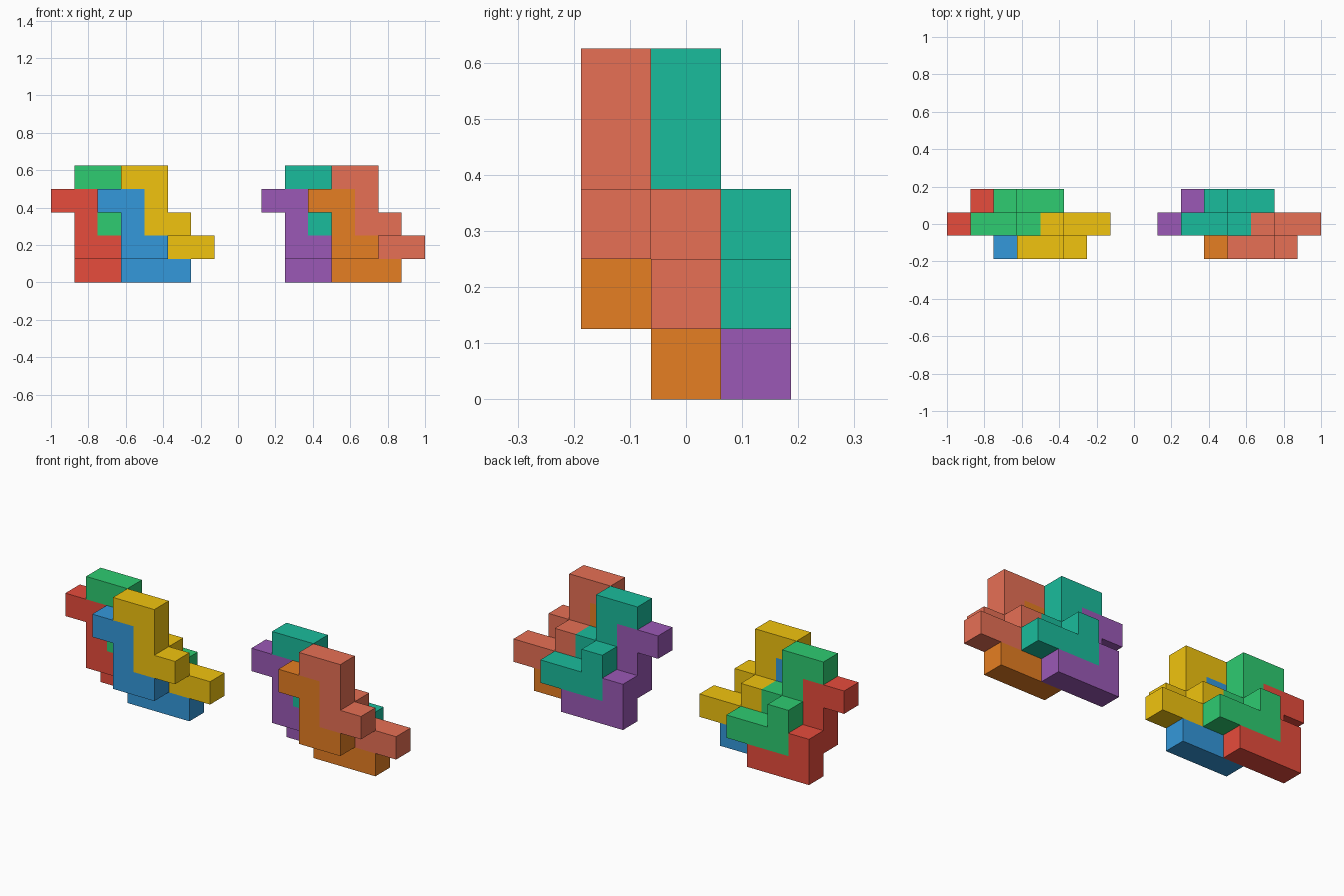
import bpy, bmesh
from mathutils import Color, Vector

if "Cube" in bpy.data.objects:
    bpy.data.objects.remove(bpy.data.objects["Cube"])

U = 0.125  # edge of one unit cube

# One puzzle piece as (x, y, z) cells: a Z shape in front, an L shape behind
Z_CELLS = [(0, 0, 3), (1, 0, 3), (1, 0, 2), (1, 0, 1), (2, 0, 1)]
L_CELLS = [(1, 1, 1), (1, 1, 0), (2, 1, 0), (3, 1, 0)]
CELLS = Z_CELLS + L_CELLS


def make_piece(name, shift, origin_x, rgb):
    """Outer skin of the joined cells, with flat areas merged."""
    cells = set(CELLS)
    bm = bmesh.new()
    base = Vector((origin_x, -1.5 * U, 0))
    for cell in CELLS:
        for axis in range(3):
            for side in (0, 1):
                near = list(cell)
                near[axis] += 2 * side - 1
                if tuple(near) in cells:
                    continue
                corners = []
                for a, b in ((0, 0), (1, 0), (1, 1), (0, 1)):
                    p = list(cell)
                    p[axis] += side
                    p[(axis + 1) % 3] += a
                    p[(axis + 2) % 3] += b
                    corners.append(bm.verts.new(base + (Vector(p) + Vector(shift)) * U))
                bm.faces.new(corners if side else corners[::-1])
    bmesh.ops.remove_doubles(bm, verts=bm.verts[:], dist=1e-4)
    bmesh.ops.dissolve_limit(bm, angle_limit=0.01, verts=bm.verts[:], edges=bm.edges[:])
    mesh = bpy.data.meshes.new(name)
    bm.to_mesh(mesh)
    bm.free()
    mat = bpy.data.materials.new(name + "_paint")
    linear = Color([c / 255 for c in rgb]).from_srgb_to_scene_linear()
    mat.diffuse_color = (*linear, 1)
    mat.use_nodes = True
    mat.node_tree.nodes["Principled BSDF"].inputs["Base Color"].default_value = mat.diffuse_color
    mesh.materials.append(mat)
    bpy.context.collection.objects.link(bpy.data.objects.new(name, mesh))


# Places of the four interlocking pieces within a cluster
SHIFTS = [(0, 1, 0), (2, 0, 0), (1, 1, 1), (3, 0, 1)]

# Two identical clusters in different colours
CLUSTERS = [
    (-1.0, [("red", (231, 76, 60)), ("blue", (52, 152, 219)),
            ("green", (46, 204, 113)), ("yellow", (241, 196, 15))]),
    (0.125, [("purple", (155, 89, 182)), ("orange", (230, 126, 34)),
             ("teal", (26, 188, 156)), ("salmon", (231, 112, 85))]),
]
for origin_x, paints in CLUSTERS:
    for shift, (label, rgb) in zip(SHIFTS, paints):
        make_piece(label + "_piece", shift, origin_x, rgb)
